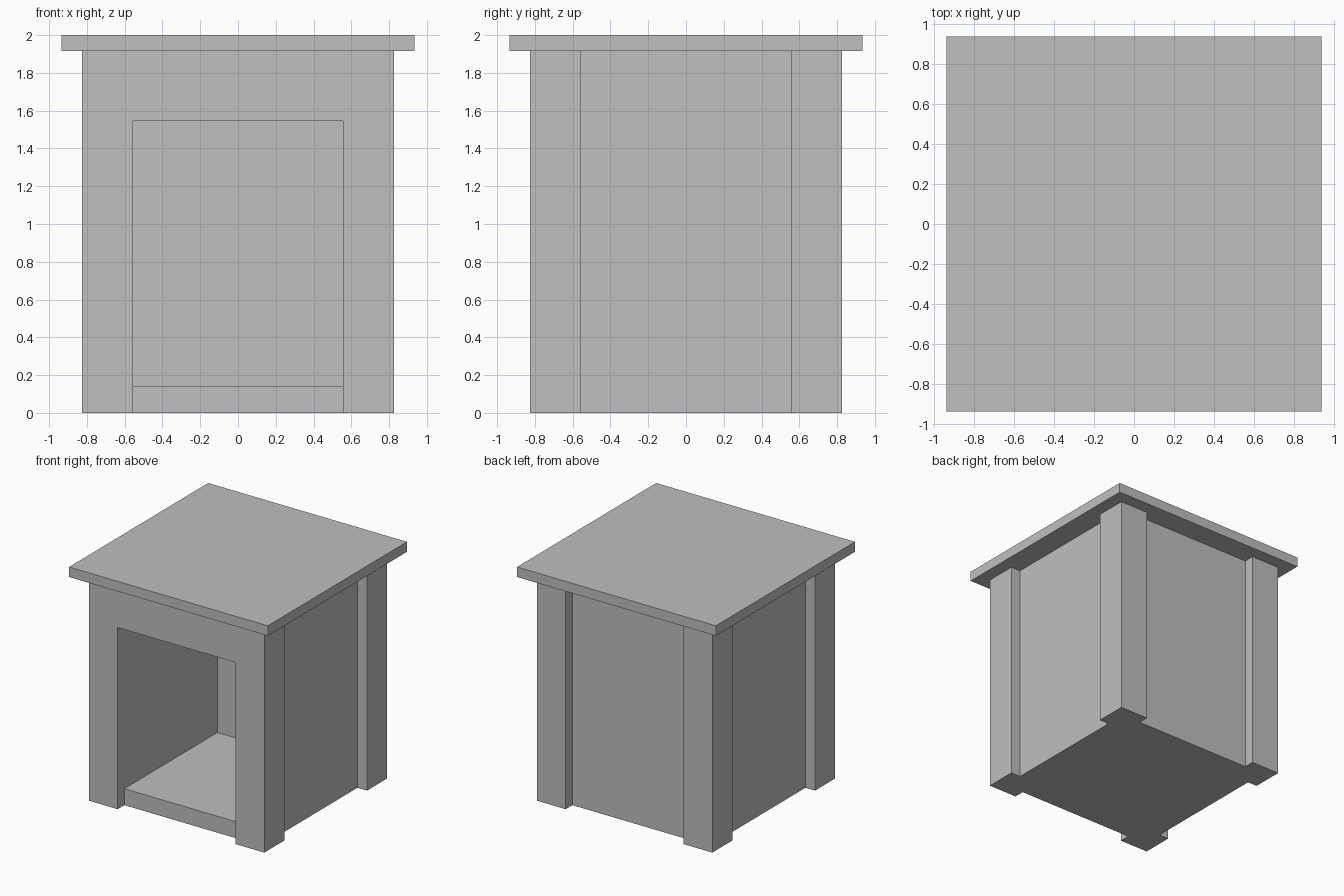
import bpy
import bmesh
from mathutils import Vector

cube = bpy.data.objects.get("Cube")
if cube:
    bpy.data.objects.remove(cube, do_unlink=True)

OUTER, INNER, PANEL = 0.825, 0.555, 0.735   # post outside, post inside, recessed panel
EAVES, TOP, OVERHANG = 1.915, 2.0, 0.935
FLOOR, DOOR_TOP, BACK_WALL = 0.14, 1.545, 0.515

grey = bpy.data.materials.new("light_grey")
grey.use_nodes = True
colour = (0.52, 0.52, 0.52, 1)
grey.diffuse_color = colour
grey.node_tree.nodes["Principled BSDF"].inputs["Base Color"].default_value = colour


def prism(name, points, offset):
    """Extrude a closed outline of 3D points along an offset."""
    bm = bmesh.new()
    face = bm.faces.new([bm.verts.new(p) for p in points])
    result = bmesh.ops.extrude_face_region(bm, geom=[face])
    moved = [v for v in result["geom"] if isinstance(v, bmesh.types.BMVert)]
    bmesh.ops.translate(bm, verts=moved, vec=Vector(offset))
    bmesh.ops.recalc_face_normals(bm, faces=bm.faces)
    mesh = bpy.data.meshes.new(name)
    bm.to_mesh(mesh)
    bm.free()
    mesh.materials.append(grey)
    obj = bpy.data.objects.new(name, mesh)
    bpy.context.collection.objects.link(obj)
    return obj


# Body plan: corner posts with recessed panels on the back and both sides
half = [(OUTER, -OUTER), (OUTER, -INNER), (PANEL, -INNER), (PANEL, INNER),
        (OUTER, INNER), (OUTER, OUTER), (INNER, OUTER), (INNER, PANEL)]
plan = half + [(-x, y) for x, y in reversed(half)]
body = prism("body", [(x, y, 0) for x, y in plan], (0, 0, EAVES))

# Doorway, room and recessed sill, cut in one piece between the front posts
section = [(-1, -0.1), (-PANEL, -0.1), (-PANEL, FLOOR),
           (BACK_WALL, FLOOR), (BACK_WALL, DOOR_TOP), (-1, DOOR_TOP)]
cutter = prism("doorway_cutter", [(-INNER, y, z) for y, z in section], (2 * INNER, 0, 0))
cutter.hide_render = True

cut = body.modifiers.new("doorway", 'BOOLEAN')
cut.operation = 'DIFFERENCE'
cut.solver = 'EXACT'
cut.object = cutter
bpy.context.view_layer.objects.active = body
bpy.ops.object.modifier_apply(modifier=cut.name)
bpy.data.objects.remove(cutter, do_unlink=True)

# Flat overhanging roof slab
corners = [(-1, -1), (1, -1), (1, 1), (-1, 1)]
prism("roof", [(x * OVERHANG, y * OVERHANG, EAVES) for x, y in corners], (0, 0, TOP - EAVES))
